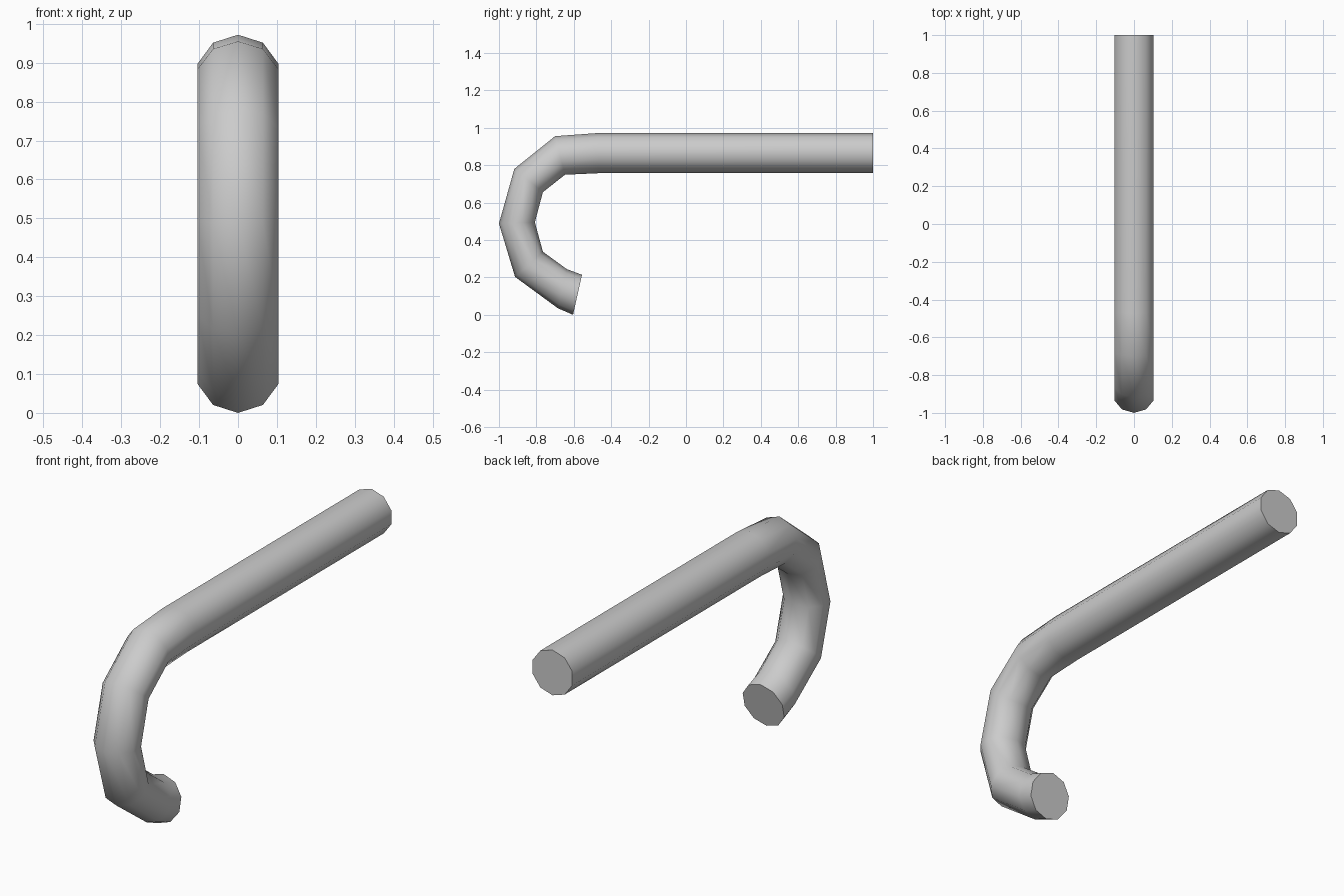
import bpy, bmesh
from math import sin, cos, pi

if "Cube" in bpy.data.objects:
    bpy.data.objects.remove(bpy.data.objects["Cube"])

SIDES = 10
HALF_X = 0.109

# Bend rings: (outer y, outer z, inner y, inner z) in the side plane
RINGS = [
    (1.00, 0.972, 1.00, 0.757),
    (-0.47, 0.972, -0.47, 0.757),
    (-0.70, 0.955, -0.647, 0.749),
    (-0.918, 0.78, -0.765, 0.656),
    (-1.00, 0.488, -0.808, 0.495),
    (-0.914, 0.203, -0.765, 0.337),
    (-0.685, 0.035, -0.637, 0.244),
    (-0.604, 0.00, -0.556, 0.214),
]

bm = bmesh.new()


def add_ring(oy, oz, iy, iz):
    """Ten-sided ring whose first vertex lies on the outside of the bend."""
    cy, cz, uy, uz = (oy + iy) / 2, (oz + iz) / 2, (oy - iy) / 2, (oz - iz) / 2
    return [bm.verts.new((HALF_X * sin(a), cy + uy * cos(a), cz + uz * cos(a)))
            for a in (2 * pi * k / SIDES for k in range(SIDES))]


# Tube walls
rings = [add_ring(*r) for r in RINGS]
for a, b in zip(rings, rings[1:]):
    for k in range(SIDES):
        n = (k + 1) % SIDES
        bm.faces.new((a[k], a[n], b[n], b[k])).smooth = True

# Flat end caps with crisp rims
for ring in (rings[0], rings[-1]):
    cap = bm.faces.new(ring)
    for e in cap.edges:
        e.smooth = False

bmesh.ops.recalc_face_normals(bm, faces=bm.faces)
mesh = bpy.data.meshes.new("hooked_rod")
bm.to_mesh(mesh)
bm.free()
rod = bpy.data.objects.new("hooked_rod", mesh)
bpy.context.collection.objects.link(rod)
